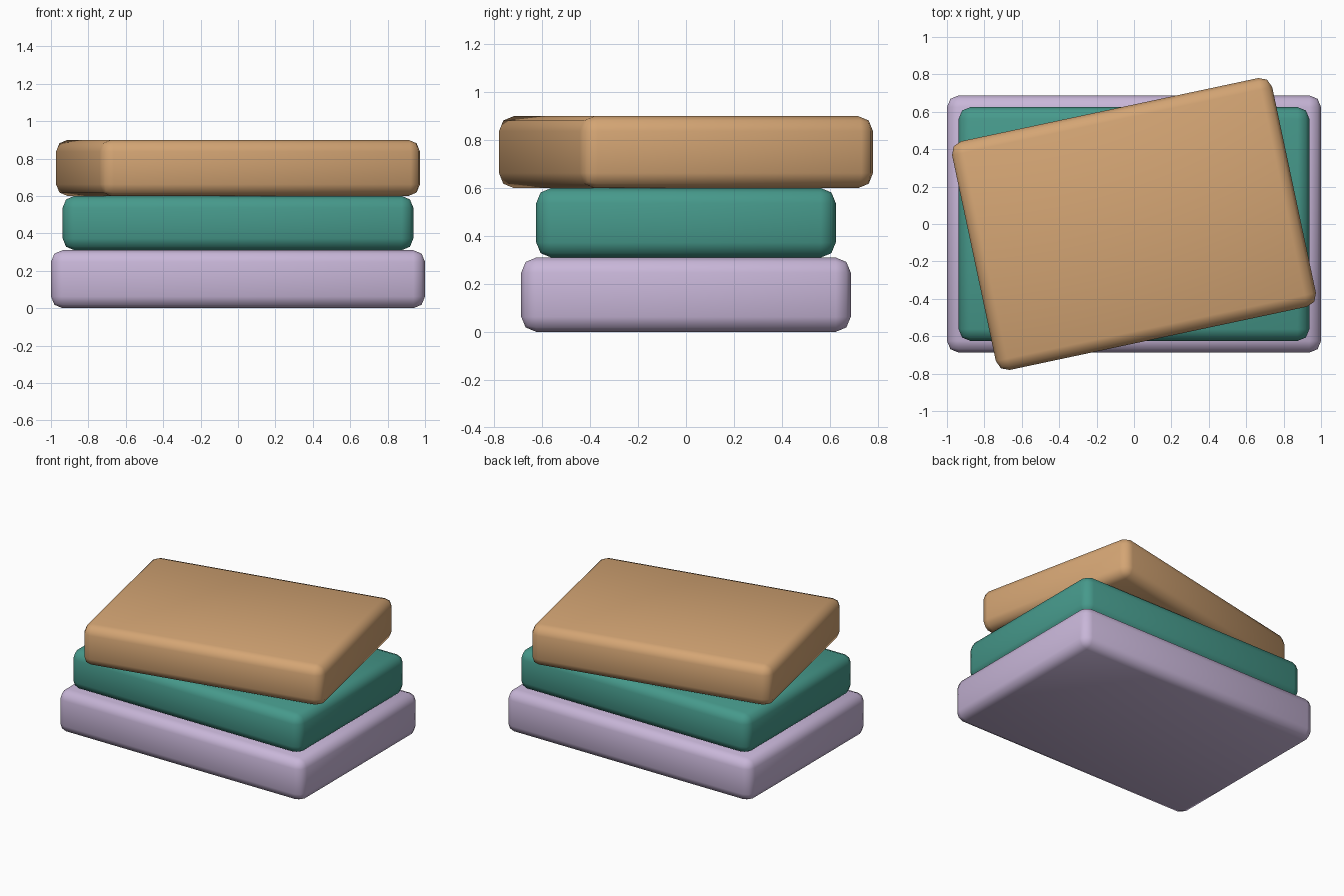
import bpy
from math import radians

old = bpy.data.objects.get("Cube")
if old:
    bpy.data.objects.remove(old, do_unlink=True)


def linear(c):
    c /= 255
    return c / 12.92 if c <= 0.04045 else ((c + 0.055) / 1.055) ** 2.4


def make_material(name, rgb):
    mat = bpy.data.materials.new(name)
    mat.use_nodes = True
    colour = (*map(linear, rgb), 1)
    mat.diffuse_color = colour
    mat.node_tree.nodes["Principled BSDF"].inputs["Base Color"].default_value = colour
    return mat


def slab(name, width, depth, bottom, top, turn, mat):
    """Soft-edged rectangular slab resting at the given height."""
    bpy.ops.mesh.primitive_cube_add(size=1, location=(0, 0, (bottom + top) / 2))
    ob = bpy.context.object
    ob.name = name
    ob.scale = (width, depth, top - bottom)
    bpy.ops.object.transform_apply(location=False, rotation=False, scale=True)
    ob.rotation_euler.z = radians(turn)
    ob.data.materials.append(mat)
    bevel = ob.modifiers.new("soft_edges", "BEVEL")
    bevel.width = 0.0625
    bevel.segments = 2
    bpy.ops.object.shade_smooth()
    return ob


# Stack of three slabs, the top one turned
slab("bottom_slab", 2.0, 1.375, 0.0, 0.31, 0, make_material("lavender", (200, 182, 216)))
slab("middle_slab", 1.875, 1.25, 0.31, 0.6, 0, make_material("teal", (70, 153, 139)))
slab("top_slab", 1.75, 1.25, 0.6, 0.9, 12, make_material("tan", (212, 165, 116)))
